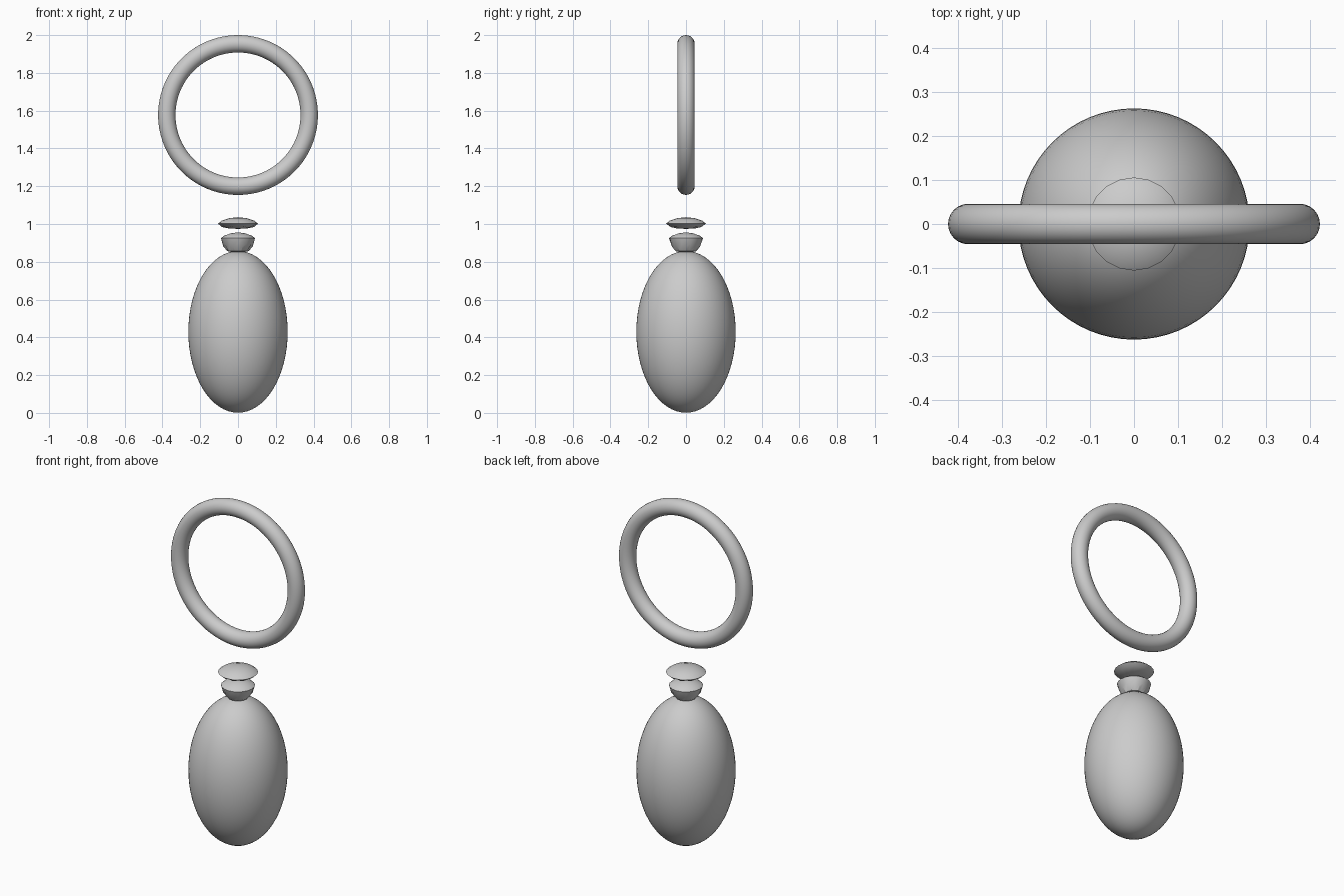
import bpy, bmesh
from math import cos, sin, pi, radians

if "Cube" in bpy.data.objects:
    bpy.data.objects.remove(bpy.data.objects["Cube"])


def smooth(obj, angle=30):
    bpy.ops.object.select_all(action='DESELECT')
    obj.select_set(True)
    bpy.context.view_layer.objects.active = obj
    bpy.ops.object.shade_smooth_by_angle(angle=radians(angle))


def faceted_bead(name, rings, bottom, top, sides=20):
    """Rings are (radius, height, zigzag); every other vertex dips by zigzag."""
    bm = bmesh.new()
    loops = []
    for r, z, zig in rings:
        loops.append([bm.verts.new((r * cos(2 * pi * i / sides),
                                    r * sin(2 * pi * i / sides),
                                    z + (zig if i % 2 else -zig)))
                      for i in range(sides)])
    low, high = bm.verts.new((0, 0, bottom)), bm.verts.new((0, 0, top))
    for i in range(sides):
        j = (i + 1) % sides
        for a, b in zip(loops, loops[1:]):
            bm.faces.new((a[i], a[j], b[j], b[i]))
        bm.faces.new((low, loops[0][j], loops[0][i]))
        bm.faces.new((high, loops[-1][i], loops[-1][j]))
    bmesh.ops.recalc_face_normals(bm, faces=bm.faces)
    mesh = bpy.data.meshes.new(name)
    bm.to_mesh(mesh)
    bm.free()
    obj = bpy.data.objects.new(name, mesh)
    bpy.context.collection.objects.link(obj)
    smooth(obj)
    return obj


# Egg-shaped drop
bpy.ops.mesh.primitive_uv_sphere_add(segments=64, ring_count=32, location=(0, 0, 0.429))
drop = bpy.context.object
drop.name = "drop"
drop.scale = (0.263, 0.263, 0.428)
smooth(drop)

# Collar bead seated on the drop, with a zigzag edge
faceted_bead("collar_bead",
             [(0.055, 0.856, 0), (0.078, 0.888, 0.008), (0.09, 0.925, 0),
              (0.075, 0.937, 0), (0.04, 0.950, 0)], 0.845, 0.956)

# Flattened bead floating above the collar
faceted_bead("disc_bead",
             [(0.05, 0.977, 0), (0.085, 0.987, 0.003), (0.106, 1.002, 0),
              (0.085, 1.018, 0), (0.045, 1.031, 0)], 0.974, 1.036)

# Upright hanging ring
bpy.ops.mesh.primitive_torus_add(major_radius=0.377, minor_radius=0.046,
                                 major_segments=96, minor_segments=24,
                                 location=(0, 0, 1.577), rotation=(pi / 2, 0, 0))
ring = bpy.context.object
ring.name = "hanging_ring"
smooth(ring)
